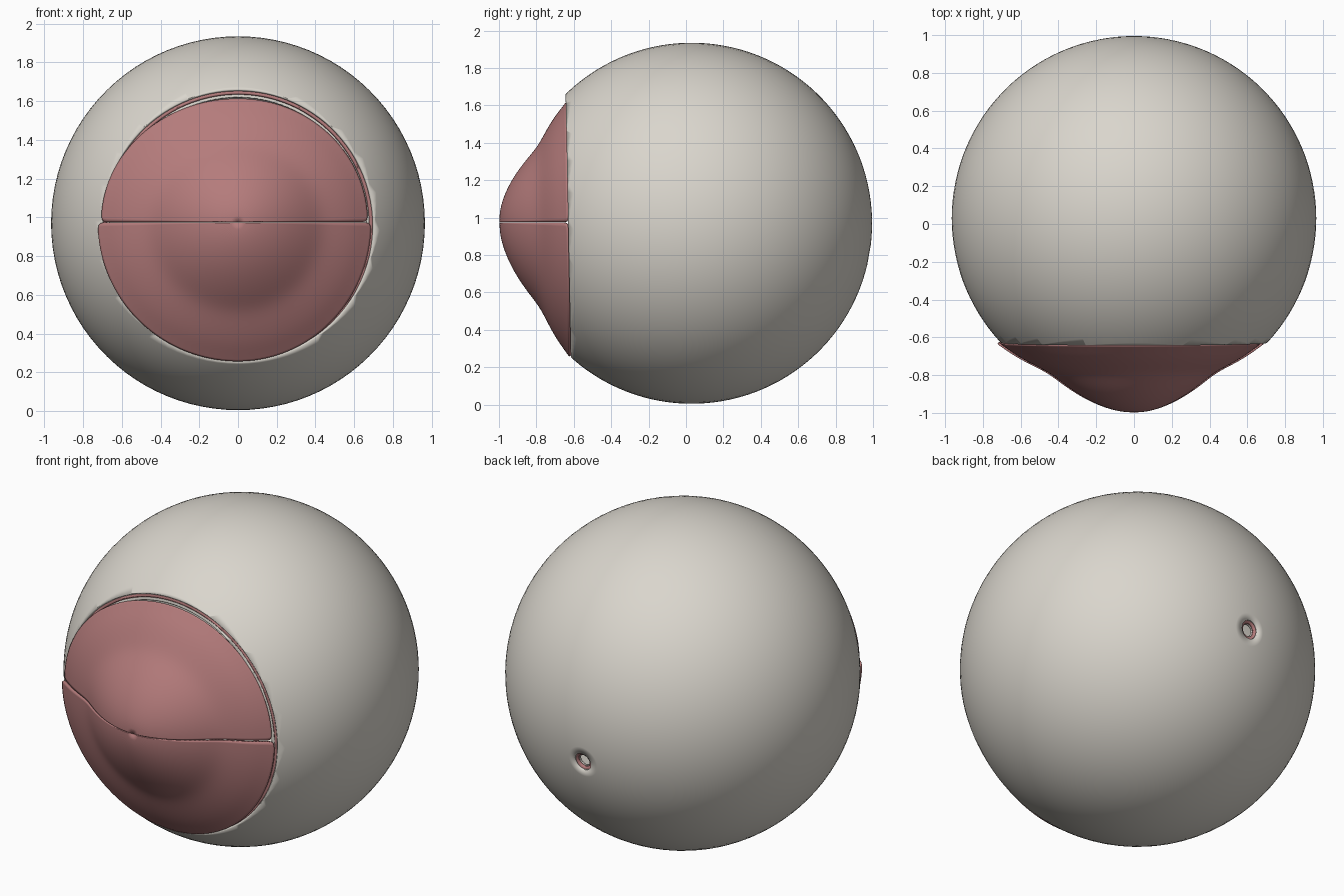
import bpy, bmesh, math
from mathutils import Matrix, Vector

cube = bpy.data.objects.get("Cube")
if cube:
    bpy.data.objects.remove(cube, do_unlink=True)


def material(name, rgb):
    m = bpy.data.materials.new(name)
    m.use_nodes = True
    m.diffuse_color = (*rgb, 1)
    m.node_tree.nodes["Principled BSDF"].inputs["Base Color"].default_value = (*rgb, 1)
    return m


IVORY = material("ivory", (0.70, 0.67, 0.61))
PINK = material("dusty pink", (0.46, 0.20, 0.20))
CENTRE = Vector((0, 0.03, 0.97))
BACK_OPENING = Vector((0, 0.95, -0.17)).normalized()


def finish(name, bm, mat):
    bmesh.ops.recalc_face_normals(bm, faces=bm.faces)
    mesh = bpy.data.meshes.new(name)
    bm.to_mesh(mesh)
    bm.free()
    mesh.materials.append(mat)
    mesh.polygons.foreach_set("use_smooth", [True] * len(mesh.polygons))
    obj = bpy.data.objects.new(name, mesh)
    bpy.context.collection.objects.link(obj)
    return obj


def shell(name, radius, hole, thickness, mat):
    """Hollow globe, cut open at the front, with a small round hole at the back."""
    bm = bmesh.new()
    bmesh.ops.create_uvsphere(bm, u_segments=96, v_segments=64, radius=radius)
    # pull the first ring to the hole's size, then drop the cap inside it
    pole = max(bm.verts, key=lambda v: v.co.z)
    for edge in pole.link_edges:
        v = edge.other_vert(pole)
        flat = Vector((v.co.x, v.co.y, 0)).normalized() * hole
        v.co = flat + Vector((0, 0, math.sqrt(radius ** 2 - hole ** 2)))
    bmesh.ops.delete(bm, geom=[pole], context='VERTS')
    turn = BACK_OPENING.to_track_quat('Z', 'Y').to_matrix().to_4x4()
    bmesh.ops.transform(bm, matrix=Matrix.Translation(CENTRE) @ turn, verts=bm.verts)
    bmesh.ops.bisect_plane(bm, geom=bm.verts[:] + bm.edges[:] + bm.faces[:],
                           plane_co=(0, -0.63, 0.97), plane_no=(0, -1, -0.02),
                           clear_outer=True)
    obj = finish(name, bm, mat)
    solid = obj.modifiers.new("wall", 'SOLIDIFY')
    solid.thickness = thickness
    solid.offset = -1


# Globe wall in three nested layers
shell("outer_globe", 0.965, 0.053, 0.012, IVORY)
shell("middle_layer", 0.952, 0.038, 0.012, PINK)
shell("inner_lining", 0.938, 0.034, 0.008, IVORY)

# Bulging front cap, revolved as two halves: (radius, y)
PROFILE = [(0, -1.0), (0.08, -0.992), (0.16, -0.968), (0.25, -0.925), (0.34, -0.865),
           (0.41, -0.808), (0.46, -0.775), (0.53, -0.74), (0.60, -0.70),
           (0.655, -0.66), (0.69, -0.635)]


def front_half(name, side, height, width):
    bm = bmesh.new()
    verts = [bm.verts.new((r, y, 0)) for r, y in PROFILE]
    edges = [bm.edges.new(pair) for pair in zip(verts, verts[1:])]
    bmesh.ops.spin(bm, geom=verts + edges, cent=(0, 0, 0), axis=(0, -1, 0),
                   angle=math.pi, steps=28)
    bmesh.ops.remove_doubles(bm, verts=bm.verts, dist=0.0005)
    if sum(v.co.z for v in bm.verts) < 0:
        bmesh.ops.scale(bm, vec=(1, 1, -1), verts=bm.verts)
    for v in bm.verts:
        # the rim leans slightly, and the halves meet in a narrow slit
        lean = -0.01 * side * v.co.z / 0.7
        v.co = ((v.co.x - 0.012 * abs(v.co.x)) * width - 0.01 * abs(v.co.x) / 0.7,
                v.co.y + lean,
                0.975 + side * (0.002 + v.co.z * height))
    obj = finish(name, bm, PINK)
    sub = obj.modifiers.new("smooth", 'SUBSURF')
    sub.levels = sub.render_levels = 2
    solid = obj.modifiers.new("wall", 'SOLIDIFY')
    solid.thickness = 0.012
    solid.offset = -1
    # keep the wall inside the outward bulge
    if sum(p.normal.y for p in obj.data.polygons) > 0:
        obj.data.flip_normals()


front_half("upper_front_cap", 1, 0.925, 1.0)
front_half("lower_front_cap", -1, 1.04, 1.025)
